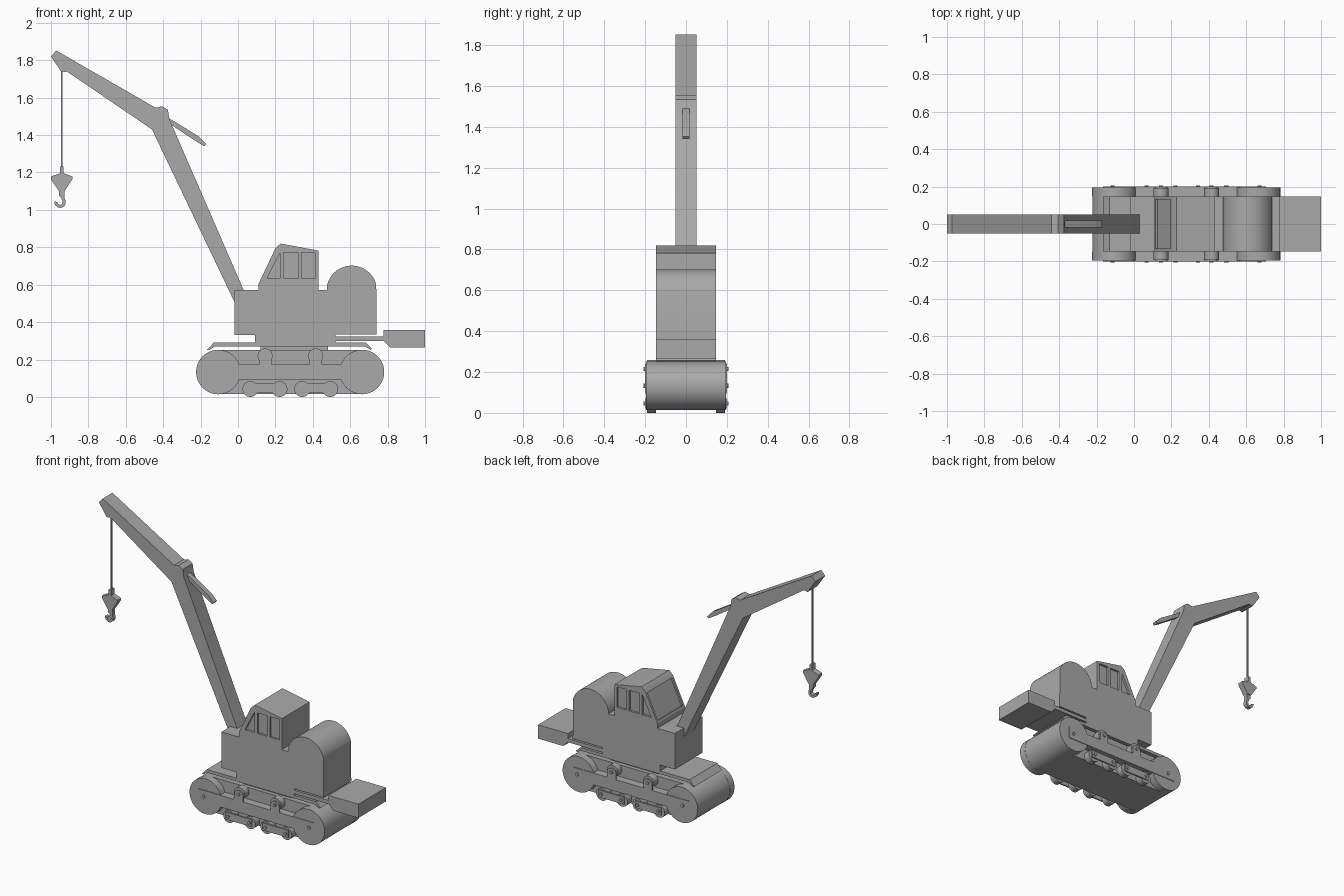
import bpy, bmesh, math

if "Cube" in bpy.data.objects:
    bpy.data.objects.remove(bpy.data.objects["Cube"])

grey = bpy.data.materials.new("plain_grey")
grey.diffuse_color = (0.4, 0.4, 0.4, 1)
grey.use_nodes = True
grey.node_tree.nodes["Principled BSDF"].inputs["Base Color"].default_value = grey.diffuse_color


def prism(bm, pts, y0, y1):
    """Extrude an x-z outline from y0 to y1."""
    a = [bm.verts.new((x, y0, z)) for x, z in pts]
    b = [bm.verts.new((x, y1, z)) for x, z in pts]
    n = len(pts)
    faces = [bm.faces.new(a), bm.faces.new(b[::-1])]
    for i in range(n):
        j = (i + 1) % n
        faces.append(bm.faces.new((a[i], b[i], b[j], a[j])))
    bmesh.ops.recalc_face_normals(bm, faces=faces)


def finish_mesh(me):
    if not me.materials:
        me.materials.append(grey)
    for p in me.polygons:
        p.use_smooth = True
    me.set_sharp_from_angle(angle=math.radians(25))


def part(name, pieces):
    """pieces: list of (outline, y0, y1)"""
    bm = bmesh.new()
    for pts, y0, y1 in pieces:
        prism(bm, pts, y0, y1)
    me = bpy.data.meshes.new(name)
    bm.to_mesh(me)
    bm.free()
    finish_mesh(me)
    ob = bpy.data.objects.new(name, me)
    bpy.context.collection.objects.link(ob)
    return ob


def both(name, outlines, y0, y1):
    """Same outlines on the near and far side."""
    return part(name, [(o, s * y0, s * y1) for o in outlines for s in (-1, 1)])


def arc(cx, cz, r, a0, a1, n):
    return [(cx + r * math.cos(math.radians(a0 + (a1 - a0) * i / n)),
             cz + r * math.sin(math.radians(a0 + (a1 - a0) * i / n))) for i in range(n + 1)]


def circle(cx, cz, r, n=32):
    return arc(cx, cz, r, 0, 360, n)[:-1]


def rect(x0, x1, z0, z1):
    return [(x0, z0), (x1, z0), (x1, z1), (x0, z1)]


W = 0.147                      # half width of body
XL, XR, ZW, R = -0.105, 0.663, 0.133, 0.119

# Crawler: wide belt between the wheels, wheels on both sides
part("track_belt", [(arc(XL, ZW, R - 0.001, 90, 270, 24) + arc(XR, ZW, R - 0.001, -90, 90, 24), -W, W)])
both("track_wheels", [circle(XL, ZW, R, 48), circle(XR, ZW, R, 48)], W, 0.196)
both("track_side_bars", [rect(-0.165, 0.705, 0.094, 0.173)], W, 0.2)

# Upper rollers with brackets
top_x = (0.145, 0.415)
both("upper_rollers", [circle(x, 0.219, 0.04) for x in top_x], W, 0.192)
both("upper_roller_brackets",
     [[(x - 0.033, 0.173), (x + 0.033, 0.173)] + arc(x, 0.208, 0.033, 0, 180, 12) for x in top_x],
     0.192, 0.2)

# Lower rollers with tie bars
low_x = (0.066, 0.222, 0.343, 0.493)
both("lower_rollers", [circle(x, 0.042, 0.042) for x in low_x], W, 0.192)
both("lower_roller_bars", [rect(0.048, 0.24, 0.022, 0.071), rect(0.322, 0.513, 0.022, 0.071)], 0.19, 0.2)

# Bolts
bolts = [(-0.115, 0.133), (0.67, 0.133)] + [(x, 0.215) for x in top_x] + [(x, 0.046) for x in low_x]
both("bolts", [circle(x, z, 0.011, 10) for x, z in bolts], 0.198, 0.207)

# Deck plate with turned-down ends, and turntable
part("deck_plate", [([(-0.165, 0.252), (-0.13, 0.29), (0.685, 0.29), (0.718, 0.257), (0.708, 0.252),
                      (0.68, 0.269), (-0.125, 0.269), (-0.155, 0.25)], -W, W)])
part("turntable", [(rect(0.12, 0.48, 0.24, 0.275), -0.12, 0.12)])

# Upper body: chassis, cab and round engine cover in one outline
body = part("upper_body", [(
    [(-0.02, 0.33), (-0.02, 0.572), (0.11, 0.572), (0.11, 0.605), (0.2, 0.795), (0.228, 0.82),
     (0.43, 0.782), (0.43, 0.572), (0.475, 0.572), (0.475, 0.587)]
    + arc(0.608, 0.567, 0.135, 168, 14, 28)
    + [(0.741, 0.333), (0.52, 0.333), (0.52, 0.289), (0.09, 0.289), (0.09, 0.33)], -W, W)])

# Window recesses, three per side plus the sloped windscreen
side_windows = [[(0.155, 0.633), (0.225, 0.633), (0.225, 0.771)],
                rect(0.247, 0.32, 0.633, 0.771), rect(0.34, 0.412, 0.633, 0.771)]
pieces = [(o, s * (W - 0.014), s * (W + 0.02)) for o in side_windows for s in (-1, 1)]
dx, dz = 0.428, 0.904


def slope(t, depth):
    return (0.11 + dx * t + dz * depth, 0.605 + dz * t - dx * depth)


pieces.append(([slope(0.014, -0.02), slope(0.197, -0.02), slope(0.197, 0.012), slope(0.014, 0.012)],
               -0.132, 0.132))
cutter = part("window_cutter", pieces)
cutter.hide_render = True
mod = body.modifiers.new("windows", 'BOOLEAN')
mod.operation = 'DIFFERENCE'
mod.solver = 'EXACT'
mod.object = cutter
dg = bpy.context.evaluated_depsgraph_get()
cut = bpy.data.meshes.new_from_object(body.evaluated_get(dg))
body.modifiers.clear()
body.data = cut
finish_mesh(cut)
bpy.data.objects.remove(cutter)

# Counterweight on its flat arm
part("counterweight", [([(0.52, 0.3), (0.52, 0.324), (0.778, 0.324), (0.778, 0.358), (1, 0.358),
                         (1, 0.265), (0.812, 0.265), (0.778, 0.3)], -W, W)])

# Boom, jib and rear lever
part("boom", [([(-0.02, 0.51), (0.03, 0.572), (-0.367, 1.485), (-0.375, 1.535), (-0.405, 1.554),
                (-0.44, 1.546), (-0.972, 1.852), (-1, 1.82), (-0.942, 1.735), (-0.915, 1.74),
                (-0.46, 1.43)], -0.052, 0.052)])
part("boom_lever", [([(-0.38, 1.497), (-0.21, 1.393), (-0.17, 1.352), (-0.18, 1.34), (-0.24, 1.377),
                      (-0.365, 1.46)], -0.018, 0.018)])

# Cable, hook block and hook
part("cable", [(rect(-0.946, -0.938, 1.2, 1.75), -0.004, 0.004)])
part("hook_block", [([(-0.951, 1.232), (-0.933, 1.232), (-0.933, 1.196), (-0.884, 1.178), (-0.884, 1.167),
                      (-0.927, 1.1), (-0.957, 1.1), (-1, 1.163), (-1, 1.178), (-0.951, 1.196)],
                     -0.02, 0.02)])
part("hook", [([(-0.957, 1.1), (-0.957, 1.076), (-0.944, 1.064)] + arc(-0.951, 1.041, 0.014, 45, -180, 14)
               + arc(-0.951, 1.041, 0.03, -190, 35, 18) + [(-0.927, 1.075), (-0.927, 1.1)],
               -0.014, 0.014)])
